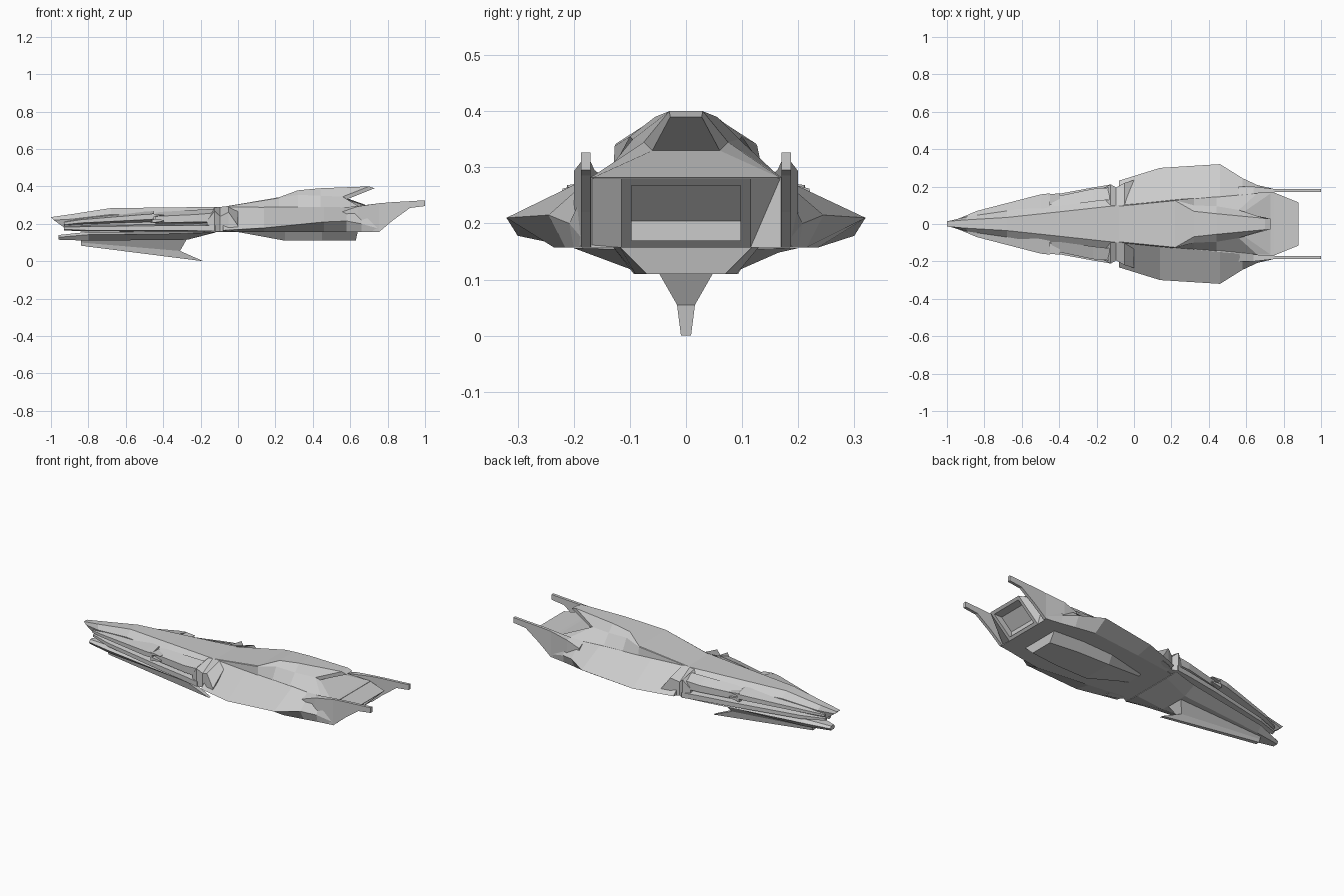
import bpy, bmesh
from mathutils import Vector


def finish(name, bm):
    bmesh.ops.remove_doubles(bm, verts=bm.verts, dist=0.0005)
    bmesh.ops.recalc_face_normals(bm, faces=bm.faces)
    me = bpy.data.meshes.new(name)
    bm.to_mesh(me)
    bm.free()
    ob = bpy.data.objects.new(name, me)
    bpy.context.collection.objects.link(ob)
    return ob


def skin(bm, rings):
    """Join equal rings of points; ends are closed by strips of quads."""
    vs = [[bm.verts.new(p) for p in r] for r in rings]
    n = len(vs[0])
    for a, b in zip(vs, vs[1:]):
        for i in range(n):
            j = (i + 1) % n
            bm.faces.new((a[i], a[j], b[j], b[i]))
    for r in (vs[0], vs[-1]):
        for i in range(n // 2 - 1):
            bm.faces.new((r[i], r[i + 1], r[n - 2 - i], r[n - 1 - i]))


def body(name, halves):
    """Centred loft from half sections listed top to bottom."""
    bm = bmesh.new()
    skin(bm, [h + [(x, -y, z) for x, y, z in reversed(h)] for h in halves])
    return finish(name, bm)


def pair(name, rings):
    """Loft made on both sides of the ship."""
    bm = bmesh.new()
    for s in (1, -1):
        skin(bm, [[(x, s * y, z) for x, y, z in r] for r in rings])
    return finish(name, bm)


def at(x, *yz):
    return [(x, y, z) for y, z in yz]


def bar(x, yi, yo, z0, z1, zo0, zo1):
    """Four-sided section: inner edge z0..z1, outer edge zo0..zo1."""
    return at(x, (yi, z1), (yo, zo1), (yo, zo0), (yi, z0))


# Wide faceted rear hull
body("rear_hull", [
    at(-.08, (.10, .29), (.232, .165), (.17, .157)),
    at(.14, (.12, .29), (.30, .178), (.20, .157)),
    at(.46, (.15, .29), (.32, .21), (.235, .157)),
    at(.58, (.16, .288), (.245, .215), (.215, .157)),
    at(.66, (.165, .286), (.208, .20), (.20, .157)),
    at(.75, (.17, .282), (.187, .175), (.186, .157))])

# Dorsal tower with overhanging tail
body("dorsal_tower", [
    at(-.08, (.095, .291), (.098, .29), (.10, .285)),
    at(.22, (.125, .342), (.127, .338), (.13, .285)),
    at(.32, (.068, .379), (.10, .355), (.138, .285)),
    at(.44, (.055, .39), (.095, .35), (.148, .285)),
    [(.70, .03, .40), (.56, .075, .345), (.66, .165, .285)],
    [(.73, .028, .39), (.58, .06, .33), (.74, .17, .28)]])

# Engine block with sloping recessed exhaust
bm = bmesh.new()
skin(bm, [at(.60, (.165, .282), (.165, .157), (-.165, .157), (-.165, .282)),
          at(.745, (.17, .28), (.17, .157), (-.17, .157), (-.17, .28)),
          [(.88, .115, .28), (.75, .115, .157), (.75, -.115, .157), (.88, -.115, .28)]])
bmesh.ops.recalc_face_normals(bm, faces=bm.faces)
back = max(bm.faces, key=lambda f: f.calc_center_median().x)
bmesh.ops.inset_region(bm, faces=[back], thickness=.025)
inner = bmesh.ops.extrude_discrete_faces(bm, faces=[back])["faces"][0]
bmesh.ops.translate(bm, verts=inner.verts, vec=Vector((-.05, 0, 0)))
finish("engine_block", bm)

# Twin tail fins
pair("tail_fins", [
    bar(.56, .155, .20, .20, .289, .20, .265),
    bar(.64, .163, .200, .157, .295, .16, .293),
    bar(.755, .17, .187, .157, .31, .157, .31),
    bar(.83, .17, .187, .22, .316, .22, .316),
    bar(.92, .17, .187, .285, .321, .285, .321),
    bar(1.0, .17, .187, .295, .326, .295, .326)])

# Belly pod
body("belly_pod", [
    at(0, (.06, .158), (.04, .156)),
    at(.25, (.12, .158), (.093, .11)),
    at(.45, (.13, .158), (.09, .11)),
    [(.64, .118, .158), (.63, .07, .11)]])

# Long tapering nose
body("nose_upper", [
    [(-1, .014, .236), (-.985, .015, .22), (-.93, .015, .18)],
    [(-.9, .022, .25), (-.89, .04, .225), (-.86, .03, .165)],
    at(-.68, (.035, .284), (.07, .25), (.065, .158)),
    at(-.4, (.065, .287), (.115, .25), (.11, .157)),
    at(-.08, (.10, .291), (.16, .24), (.17, .157))])

# Upper side plates with notched rear end
pair("upper_strakes", [
    bar(-.93, .01, .032, .19, .215, .195, .208),
    bar(-.84, .03, .07, .195, .232, .205, .222),
    bar(-.50, .08, .158, .205, .265, .222, .25),
    bar(-.45, .09, .164, .205, .268, .225, .252)])
for name, z0, z1 in (("notch_upper", .238, .255), ("notch_lower", .205, .228)):
    pair(name, [bar(-.46, .09, .16, z0, z1, z0, z1),
                bar(-.395, .10, .163, z0, z1 - .004, z0 + .01, z1 - .008)])

# Rear side plates leading to the collar
pair("rear_strakes", [
    bar(-.44, .09, .142, .20, .262, .205, .24),
    bar(-.22, .12, .188, .20, .275, .21, .25),
    bar(-.13, .13, .195, .20, .28, .21, .258)])

# Lower side rails
pair("lower_strakes", [
    bar(-.93, .01, .028, .165, .188, .17, .183),
    bar(-.80, .03, .075, .158, .195, .165, .185),
    bar(-.42, .08, .158, .157, .20, .165, .19),
    bar(-.22, .11, .195, .157, .205, .163, .192),
    bar(-.12, .13, .212, .157, .205, .16, .19)])

# Faceted collar between nose and hull
pair("collar", [
    bar(-.165, .12, .192, .16, .25, .165, .215),
    bar(-.125, .10, .212, .157, .287, .16, .268),
    bar(-.095, .10, .195, .157, .291, .16, .24),
    bar(-.05, .10, .220, .157, .292, .16, .262),
    bar(.0, .10, .235, .157, .29, .162, .19)])

# Flat lower jaw
body("lower_jaw", [
    at(-.96, (.012, .14), (.022, .128), (.015, .115)),
    at(-.80, (.05, .157), (.075, .142), (.045, .11)),
    at(-.27, (.12, .158), (.165, .148), (.09, .115)),
    at(-.12, (.13, .159), (.20, .156), (.12, .154))])

# Swept keel fin
body("keel_fin", [
    at(-.84, (.03, .115), (.018, .10), (.012, .083)),
    [(-.27, .056, .125), (-.31, .016, .055), (-.185, .009, 0)]])
